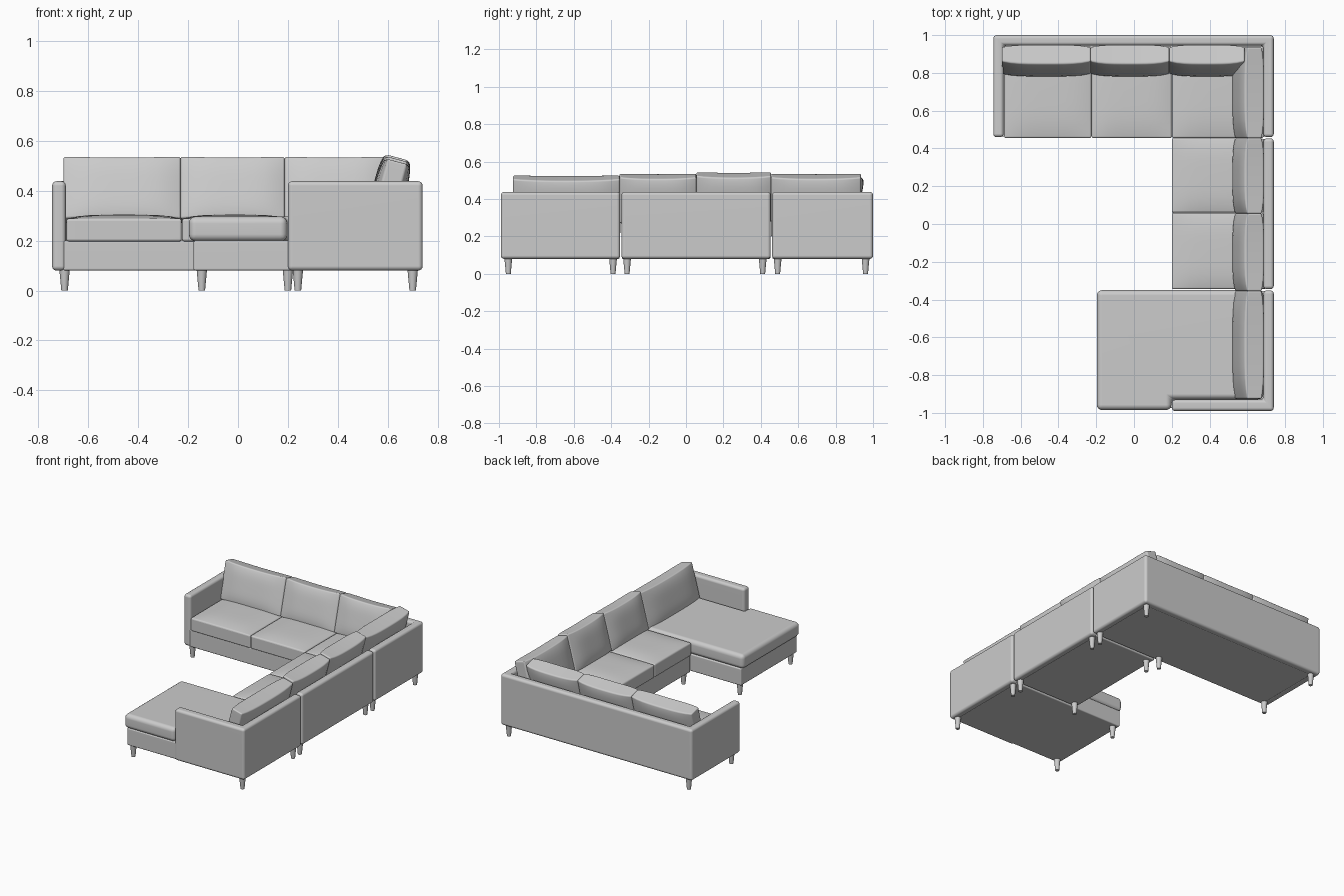
import bpy, bmesh, math
from mathutils import Matrix, Vector

old = bpy.data.objects.get("Cube")
if old:
    bpy.data.objects.remove(old, do_unlink=True)

fabric = bpy.data.materials.new("light_grey_fabric")
fabric.use_nodes = True
GREY = (0.6, 0.6, 0.6, 1)
fabric.diffuse_color = GREY
fabric.node_tree.nodes["Principled BSDF"].inputs["Base Color"].default_value = GREY


def finish(bm, name, bevel=0.0, segments=4):
    """Turn a bmesh into a smooth object with softened edges."""
    bmesh.ops.recalc_face_normals(bm, faces=bm.faces)
    mesh = bpy.data.meshes.new(name)
    bm.to_mesh(mesh)
    bm.free()
    mesh.materials.append(fabric)
    obj = bpy.data.objects.new(name, mesh)
    bpy.context.collection.objects.link(obj)
    bpy.ops.object.select_all(action="DESELECT")
    obj.select_set(True)
    bpy.context.view_layer.objects.active = obj
    if bevel:
        mesh.shade_smooth()
        mod = obj.modifiers.new("soft_edges", "BEVEL")
        mod.width = bevel
        mod.segments = segments
        mod.limit_method = "ANGLE"
        mod.angle_limit = math.radians(50)
        obj.modifiers.new("even_shading", "WEIGHTED_NORMAL")
    else:
        bpy.ops.object.shade_smooth_by_angle(angle=math.radians(40))
    return obj


def prism(name, outline, z0, z1, bevel):
    """Extrude a plan outline upward."""
    bm = bmesh.new()
    base = bm.faces.new([bm.verts.new((x, y, z0)) for x, y in outline])
    top = bmesh.ops.extrude_face_region(bm, geom=[base])["geom"]
    bmesh.ops.translate(bm, vec=(0, 0, z1 - z0),
                        verts=[v for v in top if isinstance(v, bmesh.types.BMVert)])
    return finish(bm, name, bevel)


def rect(x0, x1, y0, y1):
    return [(x0, y0), (x1, y0), (x1, y1), (x0, y1)]


def grid_cube():
    bm = bmesh.new()
    bmesh.ops.create_cube(bm, size=2)
    bmesh.ops.subdivide_edges(bm, edges=bm.edges[:], cuts=9, use_grid_fill=True)
    return bm


def seat_cushion(name, x0, x1, y0, y1, z0=0.197, z1=0.288):
    """Plump box with a domed top and slightly bowed sides."""
    bm = grid_cube()
    size = Vector(((x1 - x0) / 2, (y1 - y0) / 2, (z1 - z0) / 2))
    mid = Vector(((x0 + x1) / 2, (y0 + y1) / 2, (z0 + z1) / 2))
    for v in bm.verts:
        u, w, t = v.co
        dome = (1 - u ** 4) * (1 - w ** 4) * 0.016 if t > 0.99 else 0
        v.co = Vector((u * size.x, w * size.y, t * size.z + dome)) + mid
    return finish(bm, name, 0.03)


def back_cushion(name, length, centre, turn, height=0.25):
    """Pillow leaning on the back; thinner toward its ends, with raised corners."""
    bm = grid_cube()
    lean = math.radians(-15)
    place = (Matrix.Translation(centre) @ Matrix.Rotation(turn, 4, "Z")
             @ Matrix.Rotation(lean, 4, "X"))
    for v in bm.verts:
        u, t, w = v.co
        plump = 0.62 + 0.38 * (1 - u ** 4) * (1 - 0.5 * w ** 4)
        ears = 0.006 * u * u if w > 0.99 else 0
        v.co = place @ Vector((u * length / 2, t * 0.065 * plump, w * height / 2 + ears))
    return finish(bm, name, 0.028)


def leg(name, x, y):
    bm = bmesh.new()
    bmesh.ops.create_cone(bm, cap_ends=True, segments=20, radius1=0.013, radius2=0.021,
                          depth=0.085, matrix=Matrix.Translation((x, y, 0.0425)))
    return finish(bm, name)


FLOOR, SEAT, TOP = 0.08, 0.2, 0.438

# Rear sofa: wall wrapped around three sides, base and seats
prism("rear_wall", [(-0.745, 0.46), (-0.69, 0.46), (-0.69, 0.945), (0.685, 0.945),
                    (0.685, 0.46), (0.74, 0.46), (0.74, 1), (-0.745, 1)], FLOOR, TOP, 0.018)
prism("rear_base", rect(-0.70, 0.70, 0.462, 0.96), FLOOR, SEAT, 0.008)
for side, x0, x1 in (("right", -0.687, -0.226), ("middle", -0.224, 0.199), ("corner", 0.201, 0.685)):
    seat_cushion("rear_seat_" + side, x0, x1, 0.455, 0.94)

# Middle sofa: straight back, base and two seats
prism("middle_back", rect(0.685, 0.74, -0.345, 0.453), FLOOR, TOP, 0.018)
prism("middle_base", rect(0.205, 0.70, -0.343, 0.451), FLOOR, SEAT, 0.008)
seat_cushion("middle_seat_front", 0.2, 0.685, -0.345, 0.059)
seat_cushion("middle_seat_rear", 0.2, 0.685, 0.061, 0.453)

# Chaise: back with one short arm, base and one long seat notched around the arm
prism("chaise_wall", [(0.2, -0.99), (0.74, -0.99), (0.74, -0.352), (0.685, -0.352),
                      (0.685, -0.93), (0.2, -0.93)], FLOOR, TOP, 0.018)
prism("chaise_base", rect(-0.178, 0.70, -0.975, -0.355), FLOOR, SEAT, 0.008)
prism("chaise_seat", [(-0.197, -0.985), (0.198, -0.985), (0.198, -0.928), (0.685, -0.928),
                      (0.685, -0.35), (-0.197, -0.35)], 0.197, 0.297, 0.03)

# Back cushions along the rear, then along the left side
for side, x0, x1 in (("right", -0.70, -0.23), ("middle", -0.23, 0.187), ("left", 0.187, 0.585)):
    back_cushion("rear_back_cushion_" + side, x1 - x0, ((x0 + x1) / 2, 0.865, 0.4), 0)
for part, y0, y1, z in (("chaise", -0.925, -0.355, 0.39), ("front", -0.355, 0.055, 0.4),
                        ("rear", 0.055, 0.455, 0.407), ("corner", 0.455, 0.935, 0.4)):
    back_cushion("side_back_cushion_" + part, y1 - y0, (0.605, (y0 + y1) / 2, z), -math.pi / 2)

# Tapered legs
for sofa, spots in (
        ("rear", ((-0.695, 0.49), (-0.695, 0.96), (0.2, 0.49), (0.70, 0.49), (0.70, 0.96))),
        ("middle", ((0.24, -0.315), (0.24, 0.41), (0.70, -0.315), (0.70, 0.41))),
        ("chaise", ((-0.145, -0.95), (-0.145, -0.39), (0.70, -0.95), (0.70, -0.39)))):
    for i, (x, y) in enumerate(spots, 1):
        leg(f"{sofa}_leg_{i}", x, y)
